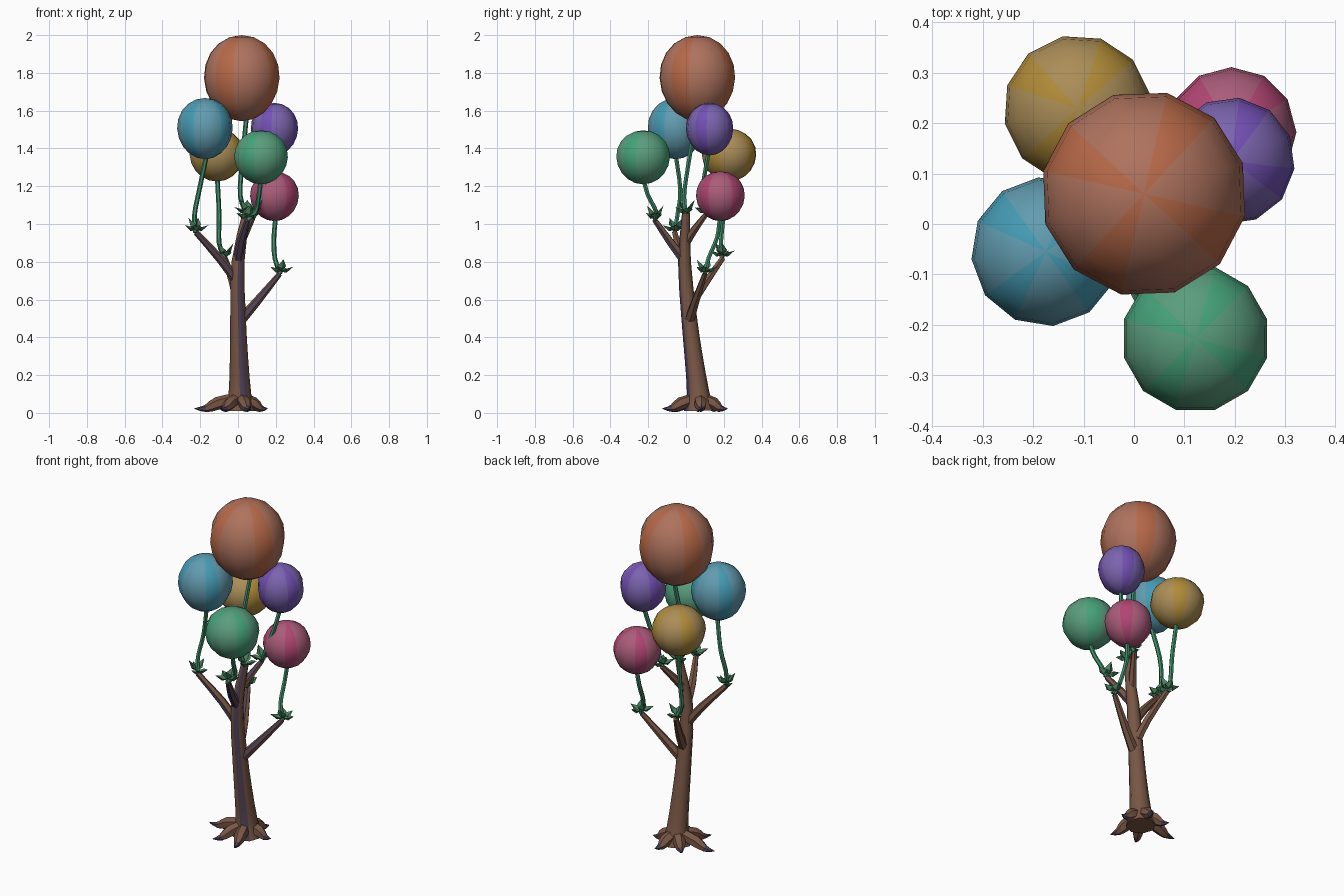
import bpy, bmesh, math
from math import sin, cos, pi
from mathutils import Vector

if "Cube" in bpy.data.objects:
    bpy.data.objects.remove(bpy.data.objects["Cube"])


def mat(name, rgb):
    m = bpy.data.materials.new(name)
    m.diffuse_color = (*rgb, 1)
    m.use_nodes = True
    m.node_tree.nodes["Principled BSDF"].inputs["Base Color"].default_value = m.diffuse_color
    return m


BARK = mat("bark", (0.19, 0.095, 0.06))
DARK = mat("dark_bark", (0.085, 0.055, 0.10))
STEM = mat("stem_green", (0.05, 0.27, 0.15))
LEAF = mat("leaf_green", (0.07, 0.22, 0.11))


def finish(name, bm, mats, angle=None):
    bmesh.ops.recalc_face_normals(bm, faces=bm.faces)
    me = bpy.data.meshes.new(name)
    bm.to_mesh(me)
    bm.free()
    for m in mats:
        me.materials.append(m)
    ob = bpy.data.objects.new(name, me)
    bpy.context.collection.objects.link(ob)
    if angle:
        bpy.ops.object.select_all(action='DESELECT')
        ob.select_set(True)
        bpy.context.view_layer.objects.active = ob
        bpy.ops.object.shade_smooth_by_angle(angle=math.radians(angle))
    return ob


def smooth_path(pts, steps):
    """Catmull-Rom curve through (x, y, z, radius) points."""
    p = [Vector(q) for q in pts]
    p = [p[0] * 2 - p[1]] + p + [p[-1] * 2 - p[-2]]
    out = []
    for i in range(1, len(p) - 2):
        a, b, c, d = p[i - 1:i + 3]
        for s in range(steps):
            t = s / steps
            out.append(0.5 * (2 * b + (c - a) * t + (2 * a - 5 * b + 4 * c - d) * t * t
                              + (3 * b - a - 3 * c + d) * t ** 3))
    return out + [p[-2]]


def tube(name, pts, sides, mats, steps=3, pick=lambda ring, side: 0):
    path = smooth_path(pts, steps)
    bm = bmesh.new()
    rings = []
    for i, q in enumerate(path):
        tan = (path[min(i + 1, len(path) - 1)].xyz - path[max(i - 1, 0)].xyz).normalized()
        rot = Vector((0, 0, 1)).rotation_difference(tan)
        rings.append([bm.verts.new(q.xyz + rot @ Vector((cos(a), sin(a), 0)) * max(q.w, 0.002))
                      for a in (2 * pi * k / sides for k in range(sides))])
    for i in range(len(rings) - 1):
        for k in range(sides):
            j = (k + 1) % sides
            f = bm.faces.new((rings[i][k], rings[i][j], rings[i + 1][j], rings[i + 1][k]))
            f.material_index = pick(i / (len(rings) - 1), k)
    bm.faces.new(rings[0][::-1])
    bm.faces.new(rings[-1])
    return finish(name, bm, mats, 50)


def balloon(name, c, r, rz, rgb, turn):
    """Twelve-sided balloon with four paler seams."""
    bm = bmesh.new()
    bmesh.ops.create_uvsphere(bm, u_segments=12, v_segments=10, radius=1)
    for f in bm.faces:
        m = f.calc_center_median()
        f.material_index = 0 if int((math.atan2(m.y, m.x) % (2 * pi)) / (pi / 6)) % 3 == 1 else 1
    for v in bm.verts:
        x, y, z = v.co
        k = r * (1 + 0.04 * z)
        v.co = (c[0] + k * (x * cos(turn) - y * sin(turn)),
                c[1] + k * (x * sin(turn) + y * cos(turn)), c[2] + rz * z)
    grey = sum(rgb) / 3
    pale = [0.78 * v + 0.22 * (grey + 0.05) for v in rgb]
    finish(name, bm, [mat(name + "_colour", rgb), mat(name + "_seam", pale)], 60)


def leaf_cluster(name, c, turn):
    """Ring of pointed, folded leaves around a stem foot."""
    bm = bmesh.new()
    c = Vector(c)
    for k in range(5):
        a = turn + k * 2 * pi / 5
        e = 0.85 if k % 2 else 0.2
        out = Vector((cos(a) * cos(e), sin(a) * cos(e), sin(e)))
        side = Vector((-sin(a), cos(a), 0))
        up = out.cross(side)
        base, tip = c - out * 0.005, c + out * 0.07 + Vector((0, 0, 0.01))
        mid = c + out * 0.03
        b, l, r, t, top, bot = [bm.verts.new(p) for p in (
            base, mid + side * 0.026 + up * 0.006, mid - side * 0.026 + up * 0.006, tip,
            mid - up * 0.004, mid - up * 0.014)]
        for m in (top, bot):
            for f in ((b, l, m), (l, t, m), (t, r, m), (r, b, m)):
                bm.faces.new(f)
    finish(name, bm, [LEAF])


# trunk
tube("trunk", [(0.01, 0.07, 0.012, 0.082), (0.01, 0.065, 0.10, 0.06), (0.005, 0.04, 0.30, 0.048),
               (0.0, 0.015, 0.52, 0.041), (0.0, -0.008, 0.80, 0.034), (0.045, 0.0, 1.06, 0.021)],
     8, [BARK, DARK], 2, lambda t, k: int(k == 6))

# roots: direction angle, reach
for i, (deg, reach) in enumerate([(182, 0.24), (238, 0.20), (285, 0.2), (5, 0.147), (75, 0.155), (135, 0.15)]):
    d = Vector((cos(math.radians(deg)), sin(math.radians(deg))))
    tube(f"root_{i + 1}", [(0.01 + d.x * s * reach, 0.07 + d.y * s * reach, z, w) for s, z, w in
                           ((0.1, 0.075, 0.03), (0.5, 0.05, 0.034), (0.75, 0.023, 0.02), (1, 0.023, 0.002))],
         6, [BARK, DARK], 2, lambda t, k: int(t > 0.6))

# branches
branches = {
    "left": [(0.0, 0.0, 0.69, 0.026), (-0.09, -0.02, 0.81, 0.023), (-0.222, -0.06, 0.955, 0.015)],
    "right": [(0.005, 0.015, 0.48, 0.028), (0.1, 0.05, 0.59, 0.023), (0.22, 0.1, 0.735, 0.014)],
    "back": [(0.0, 0.02, 0.56, 0.026), (-0.02, 0.09, 0.67, 0.023), (-0.07, 0.195, 0.82, 0.015)],
    "front": [(0.0, -0.005, 0.80, 0.026), (0.015, -0.08, 0.90, 0.023), (0.05, -0.165, 1.02, 0.015)],
    "back_right": [(0.012, 0.0, 0.90, 0.024), (0.045, 0.045, 0.97, 0.021), (0.085, 0.105, 1.05, 0.014)],
}
for n, pts in branches.items():
    tube(n + "_branch", pts, 6, [BARK, DARK], 2, lambda t, k, n=n: int(k in ((3, 4, 5) if n == "front" else (4,))))

# stems: foot, bend, balloon underside
stems = {
    "blue": [(-0.225, -0.06, 0.955), (-0.23, -0.045, 1.05), (-0.205, -0.03, 1.18), (-0.165, -0.055, 1.37)],
    "pink": [(0.225, 0.1, 0.735), (0.195, 0.12, 0.82), (0.19, 0.165, 0.93), (0.2, 0.18, 1.04)],
    "yellow": [(-0.07, 0.19, 0.82), (-0.1, 0.185, 0.9), (-0.1, 0.2, 1.05), (-0.11, 0.225, 1.25)],
    "green": [(0.05, -0.165, 1.02), (0.095, -0.16, 1.07), (0.11, -0.2, 1.15), (0.122, -0.227, 1.24)],
    "purple": [(0.085, 0.105, 1.05), (0.13, 0.085, 1.15), (0.17, 0.1, 1.27), (0.195, 0.122, 1.39)],
    "orange": [(0.045, 0.0, 1.05), (0.012, -0.01, 1.15), (0.02, 0.01, 1.3), (0.045, 0.055, 1.57)],
}
for i, (n, pts) in enumerate(stems.items()):
    tube(n + "_stem", [(*p, 0.0125) for p in pts], 6, [STEM], 3)
    foot = Vector(pts[0]) + Vector((0, 0, 0.015))
    leaf_cluster(n + "_leaves", foot, i * 1.3)

# balloons
balloon("orange_balloon", (0.02, 0.06, 1.772), 0.205, 0.228, (0.47, 0.14, 0.065), 0.3)
balloon("blue_balloon", (-0.175, -0.055, 1.505), 0.148, 0.162, (0.06, 0.33, 0.46), 0.1)
balloon("yellow_balloon", (-0.112, 0.228, 1.365), 0.147, 0.14, (0.44, 0.26, 0.04), 0.2)
balloon("purple_balloon", (0.193, 0.125, 1.502), 0.126, 0.139, (0.17, 0.08, 0.46), 0.4)
balloon("green_balloon", (0.122, -0.227, 1.353), 0.147, 0.143, (0.06, 0.36, 0.19), 0.26)
balloon("pink_balloon", (0.193, 0.182, 1.147), 0.129, 0.132, (0.44, 0.06, 0.17), 0.0)
